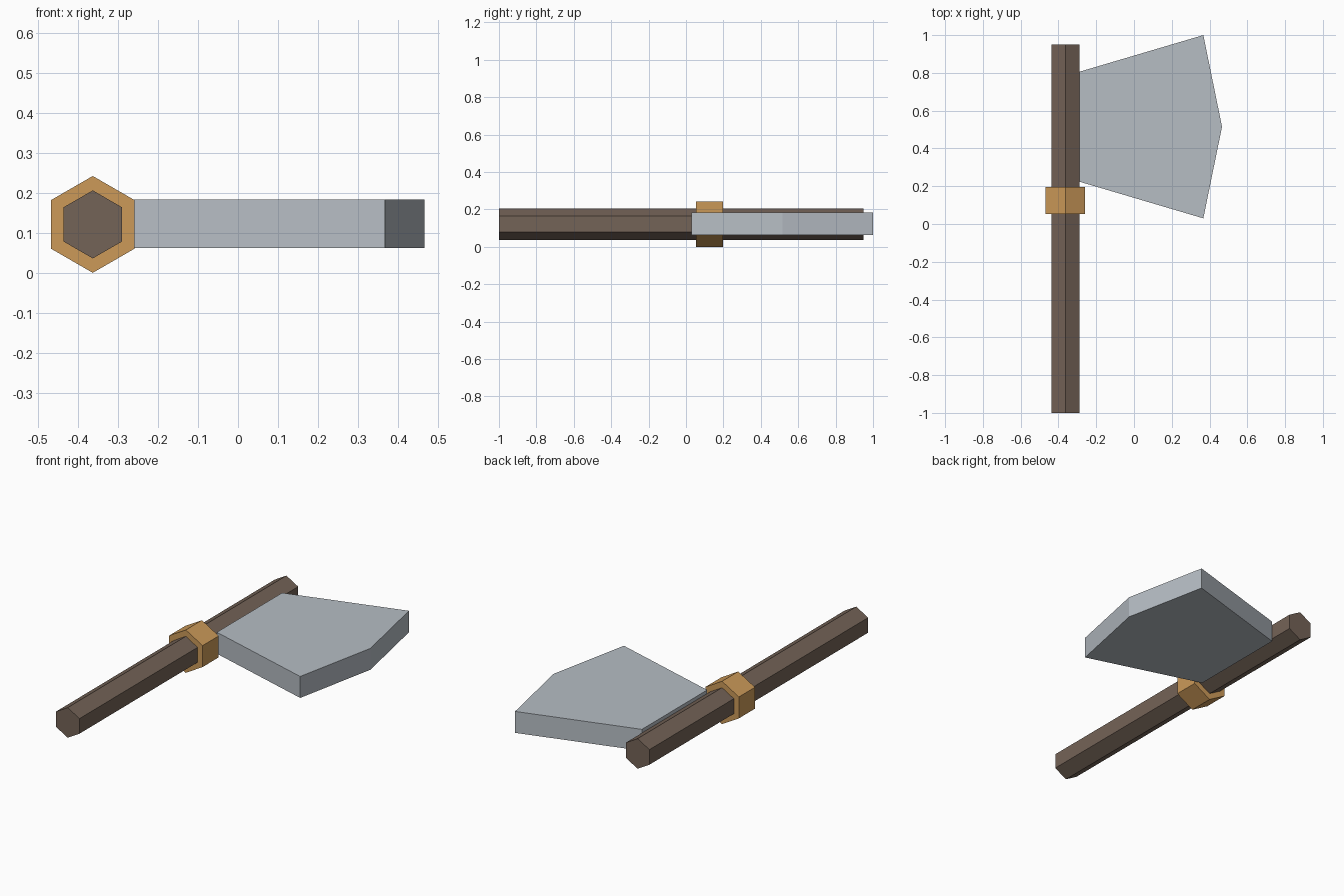
import bpy, bmesh, math

if "Cube" in bpy.data.objects:
    bpy.data.objects.remove(bpy.data.objects["Cube"])


def material(name, rgb):
    m = bpy.data.materials.new(name)
    lin = [((c / 255 + 0.055) / 1.055) ** 2.4 for c in rgb]
    m.diffuse_color = (*lin, 1)
    m.use_nodes = True
    m.node_tree.nodes["Principled BSDF"].inputs["Base Color"].default_value = m.diffuse_color
    return m


def prism(name, bottom, offset, mat):
    """Extrude a closed outline along an offset vector."""
    bm = bmesh.new()
    face = bm.faces.new([bm.verts.new(p) for p in bottom])
    ext = bmesh.ops.extrude_face_region(bm, geom=[face], use_keep_orig=True)
    top = [v for v in ext["geom"] if isinstance(v, bmesh.types.BMVert)]
    bmesh.ops.translate(bm, verts=top, vec=offset)
    bmesh.ops.recalc_face_normals(bm, faces=bm.faces)
    me = bpy.data.meshes.new(name)
    bm.to_mesh(me)
    bm.free()
    me.materials.append(mat)
    ob = bpy.data.objects.new(name, me)
    bpy.context.collection.objects.link(ob)
    return ob


CX, CZ = -0.363, 0.121


def hex_bar(name, radius, y0, y1, mat):
    pts = [(CX + radius * math.sin(i * math.pi / 3), y0,
            CZ + radius * math.cos(i * math.pi / 3)) for i in range(6)]
    return prism(name, pts, (0, y1 - y0, 0), mat)


wood = material("dark wood", (116, 99, 87))
brass = material("tan binding", (204, 154, 89))
steel = material("grey steel", (182, 189, 196))

# Handle and the collar around it
hex_bar("handle", 0.085, -1.0, 0.95, wood)
hex_bar("collar", 0.121, 0.053, 0.197, brass)

# Flared blade with a pointed cutting edge
mid, half = 0.515, 0.485
outline = [(-0.289, -0.6), (0.367, -1), (0.466, 0), (0.367, 1), (-0.289, 0.6)]
t = 0.0605
prism("blade", [(x, mid + half * k, CZ + 0.002 - t) for x, k in outline],
      (0, 0, 2 * t), steel)
